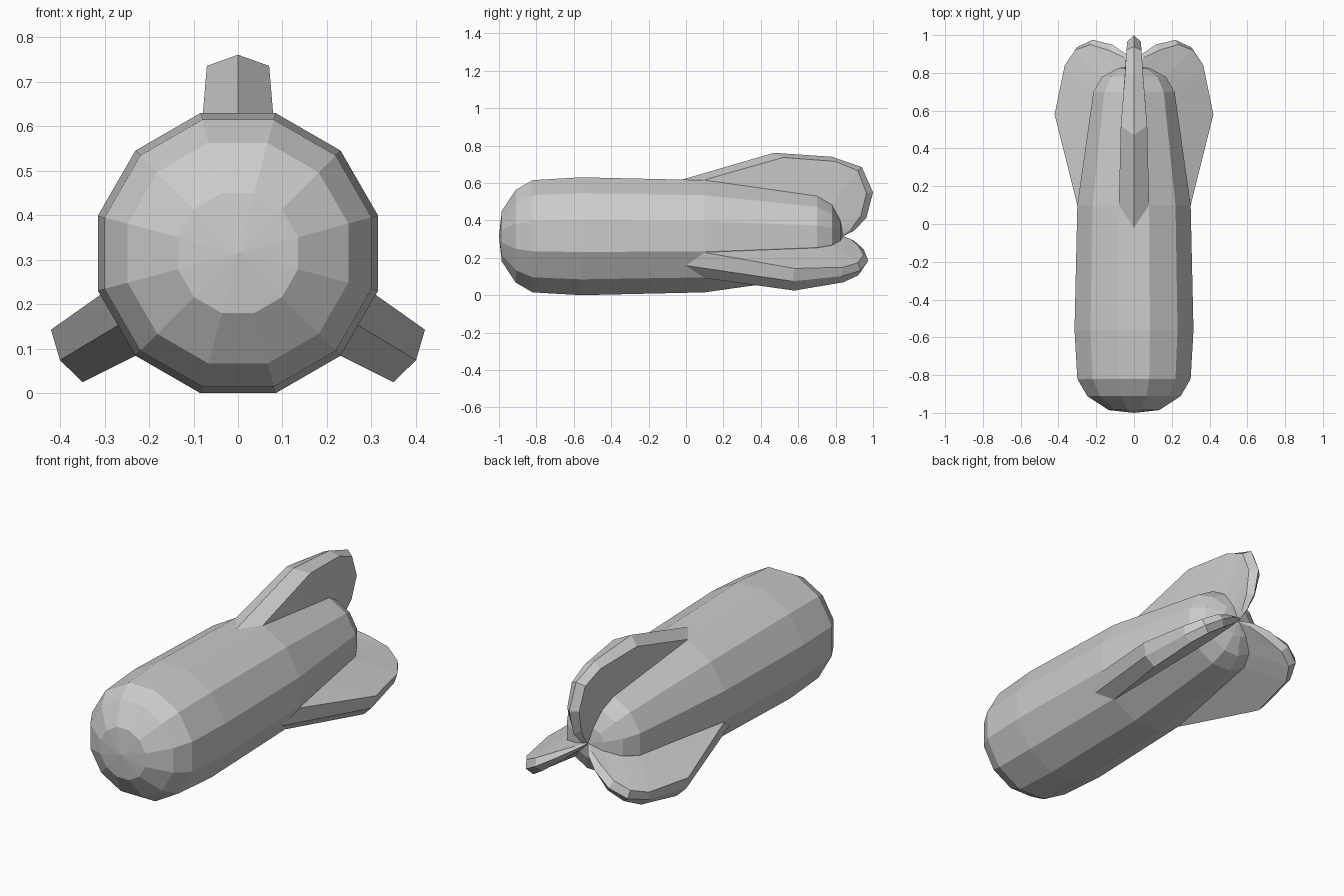
import bpy, bmesh
from math import sin, cos, tan, pi, radians

if "Cube" in bpy.data.objects:
    bpy.data.objects.remove(bpy.data.objects["Cube"])

CZ = 0.315    # height of the body axis
SIDES = 12


def finish(name, bm):
    bmesh.ops.remove_doubles(bm, verts=bm.verts, dist=0.0005)
    bmesh.ops.recalc_face_normals(bm, faces=bm.faces)
    mesh = bpy.data.meshes.new(name)
    bm.to_mesh(mesh)
    bm.free()
    obj = bpy.data.objects.new(name, mesh)
    bpy.context.collection.objects.link(obj)
    return obj


# Body: twelve-sided hull, rings given as (y, distance from axis to flat)
RINGS = [(-0.985, 0.135), (-0.91, 0.248), (-0.82, 0.30), (-0.56, 0.315),
         (0.10, 0.30), (0.70, 0.215), (0.78, 0.168), (0.825, 0.085)]


def build_body():
    bm = bmesh.new()
    loops = []
    for y, flat in RINGS:
        r = flat / cos(pi / SIDES)
        loops.append([bm.verts.new((r * sin((i + 0.5) * 2 * pi / SIDES), y,
                                    CZ + r * cos((i + 0.5) * 2 * pi / SIDES)))
                      for i in range(SIDES)])
    nose, tail = bm.verts.new((0, -1, CZ)), bm.verts.new((0, 0.84, CZ))
    for i in range(SIDES):
        j = (i + 1) % SIDES
        for a, b in zip(loops, loops[1:]):
            bm.faces.new((a[i], a[j], b[j], b[i]))
        bm.faces.new((nose, loops[0][j], loops[0][i]))
        bm.faces.new((tail, loops[-1][i], loops[-1][j]))
    finish("rocket_body", bm)


# Fins: central ridge (y, r), side edge (y, r, half width), root (y, r, half width)
ROOT = [(0.10, 0.30, 0.08), (0.40, 0.256, 0.068), (0.70, 0.213, 0.056),
        (0.78, 0.166, 0.044), (0.825, 0.083, 0.022), (0.83, 0.05, 0.014),
        (0.835, 0.02, 0.006), (0.835, 0.0, 0.0)]
TOP_RIDGE = [(-0.02, 0.303), (0.47, 0.446), (0.78, 0.425), (0.94, 0.37),
             (1.0, 0.235), (0.965, 0.10), (0.90, 0.03), (0.84, 0.0)]
TOP_EDGE = [(0.10, 0.302, 0.08), (0.52, 0.421, 0.07), (0.80, 0.40, 0.047),
            (0.92, 0.35, 0.04), (0.965, 0.23, 0.036), (0.935, 0.11, 0.026),
            (0.88, 0.035, 0.013), (0.835, 0.0, 0.0)]
LOW_RIDGE = [(0.0, 0.304), (0.57, 0.467), (0.83, 0.415), (0.935, 0.355),
             (0.975, 0.255), (0.95, 0.135), (0.90, 0.05), (0.84, 0.0)]
LOW_EDGE = [(0.10, 0.302, 0.08), (0.58, 0.449, 0.069), (0.84, 0.40, 0.047),
            (0.92, 0.34, 0.04), (0.95, 0.25, 0.036), (0.92, 0.14, 0.026),
            (0.88, 0.05, 0.013), (0.835, 0.0, 0.0)]


def build_fin(name, ridge, edge, degrees):
    a = radians(degrees)
    bm = bmesh.new()

    def vert(y, r, w):
        return bm.verts.new((r * sin(a) + w * cos(a), y,
                             CZ + r * cos(a) - w * sin(a)))

    lines = [[vert(y, r, -w) for y, r, w in ROOT],
             [vert(y, r, -w) for y, r, w in edge],
             [vert(y, r, 0) for y, r in ridge],
             [vert(y, r, w) for y, r, w in edge],
             [vert(y, r, w) for y, r, w in ROOT]]
    for p, q in zip(lines, lines[1:]):
        for i in range(len(p) - 1):
            bm.faces.new((p[i], p[i + 1], q[i + 1], q[i]))
    finish(name, bm)


build_body()
build_fin("top_fin", TOP_RIDGE, TOP_EDGE, 0)
build_fin("lower_right_fin", LOW_RIDGE, LOW_EDGE, 121)
build_fin("lower_left_fin", LOW_RIDGE, LOW_EDGE, -121)
